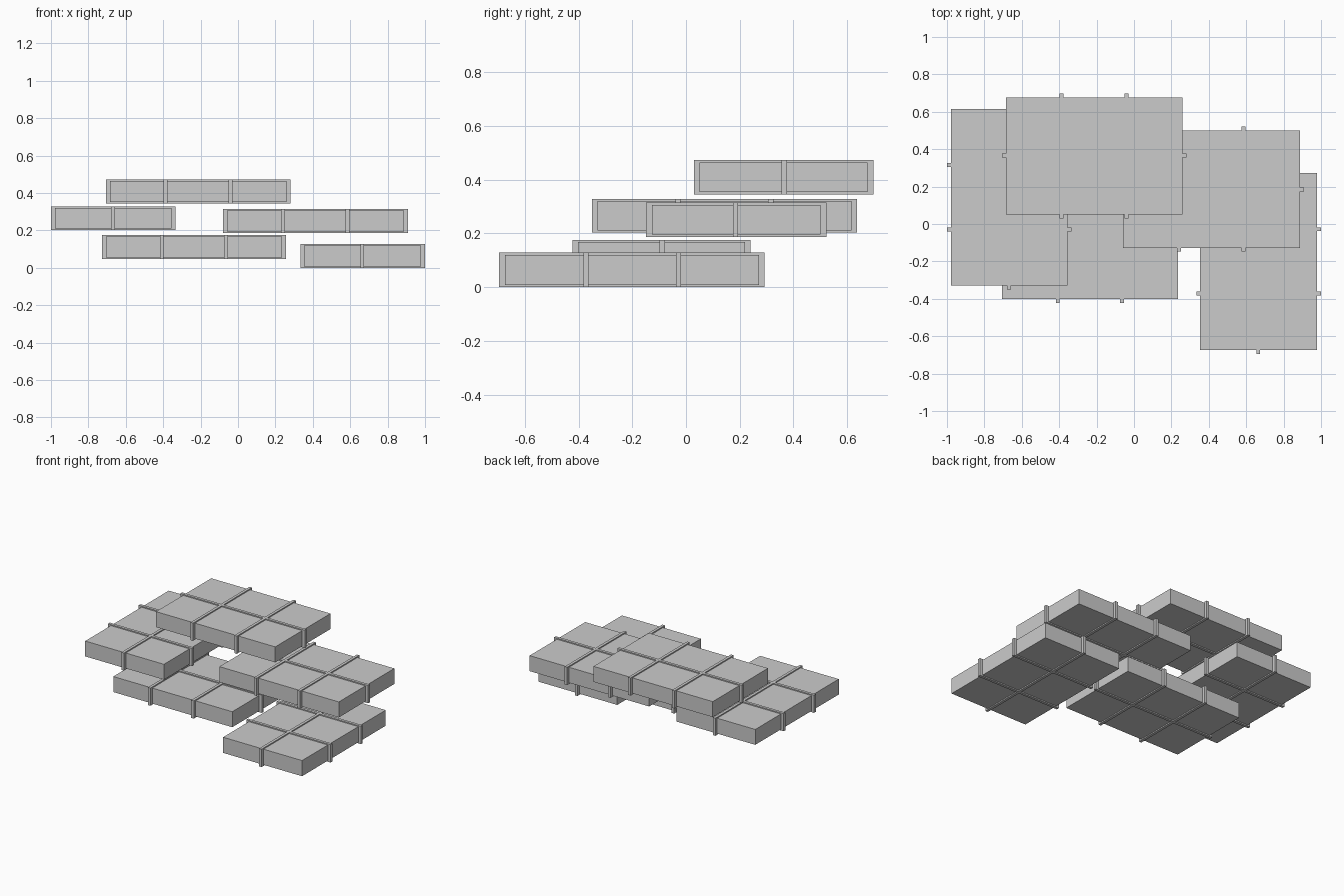
import bpy

if "Cube" in bpy.data.objects:
    bpy.data.objects.remove(bpy.data.objects["Cube"])

OVER = 0.021      # strap overhang at the sides
LIFT = 0.008      # strap thickness above and below
WIDTH = 0.02      # strap width


def box(name, lo, hi):
    bpy.ops.mesh.primitive_cube_add(size=1)
    ob = bpy.context.object
    ob.name = name
    ob.location = [(a + b) / 2 for a, b in zip(lo, hi)]
    ob.scale = [b - a for a, b in zip(lo, hi)]
    bpy.ops.object.transform_apply(location=True, rotation=False, scale=True)
    return ob


def package(name, x, y, z, straps_x, straps_y):
    """Strapped bundle: x, y, z are outer strap limits;
    straps_x are x positions of straps running along y, straps_y the reverse."""
    box(name + "_block",
        (x[0] + OVER, y[0] + OVER, z[0] + LIFT),
        (x[1] - OVER, y[1] - OVER, z[1] - LIFT))
    h = WIDTH / 2
    for i, p in enumerate(straps_x):
        box(f"{name}_long_strap_{i}", (p - h, y[0], z[0]), (p + h, y[1], z[1]))
    for i, p in enumerate(straps_y):
        box(f"{name}_cross_strap_{i}", (x[0], p - h, z[0]), (x[1], p + h, z[1]))


# Bottom layer
package("front_right_package", (0.333, 1.0), (-0.695, 0.293), (0.0, 0.128),
        [0.664], [-0.372, -0.028])
package("low_left_package", (-0.727, 0.257), (-0.423, 0.24), (0.048, 0.175),
        [-0.407, -0.064], [-0.088])
# Middle layer
package("left_package", (-1.0, -0.335), (-0.35, 0.636), (0.202, 0.328),
        [-0.668], [-0.03, 0.315])
package("right_package", (-0.08, 0.908), (-0.148, 0.522), (0.187, 0.314),
        [0.241, 0.585], [0.184])
# Top
package("top_package", (-0.706, 0.28), (0.03, 0.697), (0.345, 0.472),
        [-0.387, -0.04], [0.366])
